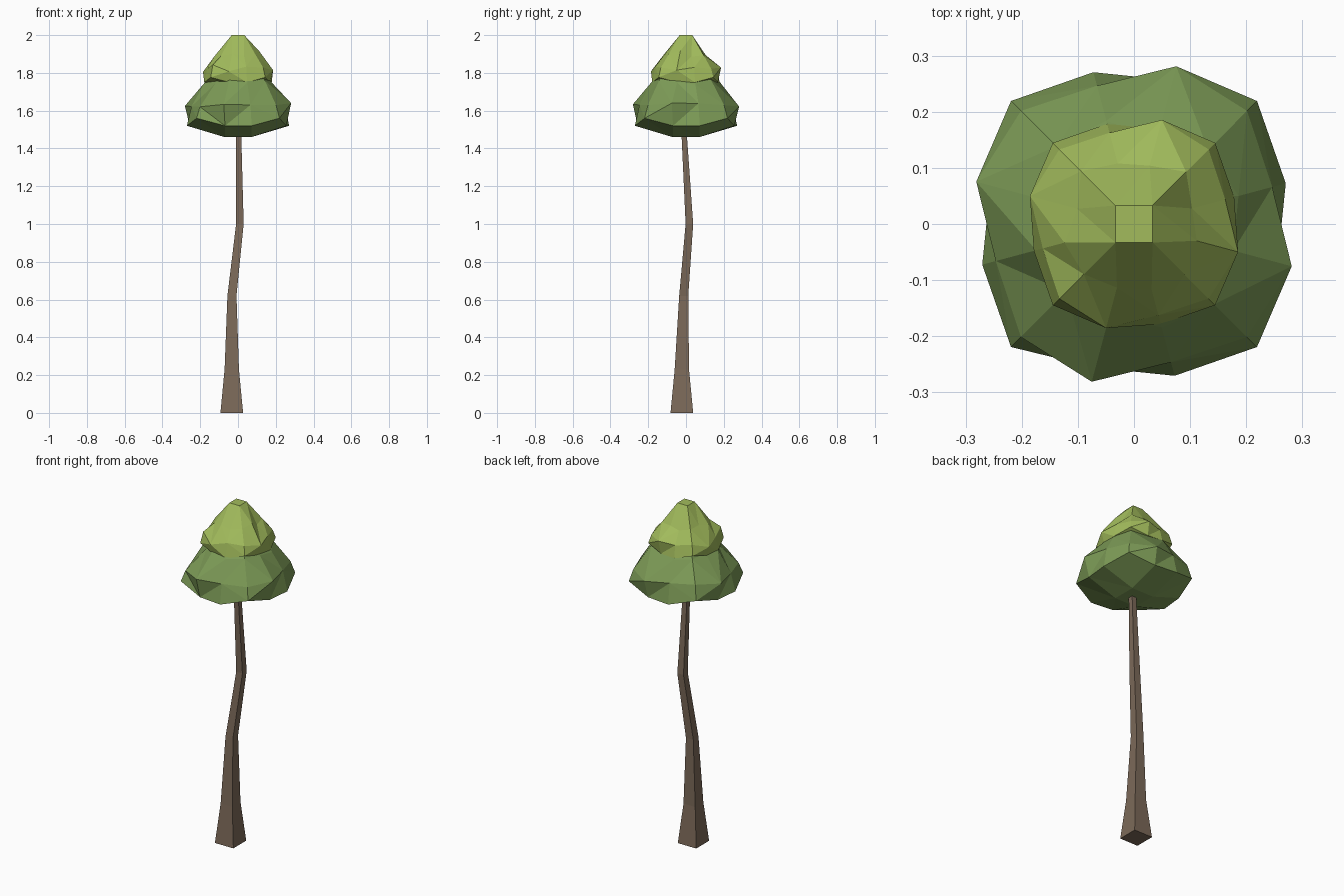
import bpy, bmesh, math, random

if "Cube" in bpy.data.objects:
    bpy.data.objects.remove(bpy.data.objects["Cube"])


def material(name, rgb):
    m = bpy.data.materials.new(name)
    m.diffuse_color = (*rgb, 1)
    m.use_nodes = True
    m.node_tree.nodes["Principled BSDF"].inputs["Base Color"].default_value = m.diffuse_color
    return m


def finish(name, bm, mat):
    bmesh.ops.recalc_face_normals(bm, faces=bm.faces)
    me = bpy.data.meshes.new(name)
    bm.to_mesh(me)
    bm.free()
    me.materials.append(mat)
    bpy.context.collection.objects.link(bpy.data.objects.new(name, me))


def bridge(bm, a, b):
    n = len(a)
    for i in range(n):
        bm.faces.new((a[i], a[(i + 1) % n], b[(i + 1) % n], b[i]))


# Trunk: square sections (centre x, centre y, half width, z)
def trunk(mat):
    bm = bmesh.new()
    prev = None
    for x, y, h, z in ((-.033, -.022, .06, 0), (-.033, -.022, .038, .23),
                       (-.032, -.012, .024, .62), (.01, .018, .02, 1.0),
                       (.003, -.01, .014, 1.48), (.003, -.01, .012, 1.6)):
        ring = [bm.verts.new((x + sx * h, y + sy * h, z))
                for sx, sy in ((-1, -1), (1, -1), (1, 1), (-1, 1))]
        if prev:
            bridge(bm, prev, ring)
        else:
            bm.faces.new(ring)
        prev = ring
    bm.faces.new(prev)
    finish("trunk", bm, mat)


# Foliage: faceted rounded-cube clump, 12 columns (corner, wide, narrow x 4)
RINGS = (
    ((.31, .04), (.265, 0), (.28, 0)),
    ((.285, .12), (.291, .10), (.255, .12)),
    ((.19, .23), (.175, .235), (.18, .22)),
)


def foliage(name, scale, z0, mat, seed):
    random.seed(seed)
    bm = bmesh.new()

    def vert(x, y, z):
        return bm.verts.new((x * scale, y * scale, z0 + z * scale))

    def square(h, z):
        return [vert(h * math.sqrt(2) * math.cos(math.radians(45 + 90 * q)),
                     h * math.sqrt(2) * math.sin(math.radians(45 + 90 * q)), z)
                for q in range(4)]

    def cap(ring, inner):
        bm.faces.new(inner)
        for q in range(4):
            c, n = inner[q], inner[(q + 1) % 4]
            k = 3 * q
            bm.faces.new((ring[k - 1], ring[k], ring[k + 1], c))
            bm.faces.new((ring[k + 1], ring[(k + 2) % 12], n, c))

    rings = []
    for level, row in enumerate(RINGS):
        ring = []
        for k in range(12):
            r, z = row[k % 3]
            a = math.radians(45 + 30 * k)
            if level:
                z += random.uniform(-.02, .02)
            if level == 2:
                r += random.uniform(-.02, .015)
            ring.append(vert(r * math.cos(a), r * math.sin(a), z))
        rings.append(ring)
    bridge(bm, rings[0], rings[1])
    bridge(bm, rings[1], rings[2])
    cap(rings[0], square(.07, -.06))
    cap(rings[2], square(.05, (2.0 - 1.75) / .66))
    # Split the uneven quads into flat facets
    bmesh.ops.triangulate(bm, faces=bm.faces[:])
    finish(name, bm, mat)


trunk(material("bark brown", (.20, .142, .10)))
foliage("lower_foliage", 1.0, 1.52, material("leaf green", (.205, .33, .095)), 3)
foliage("upper_foliage", .66, 1.75, material("light leaf green", (.36, .50, .107)), 8)
